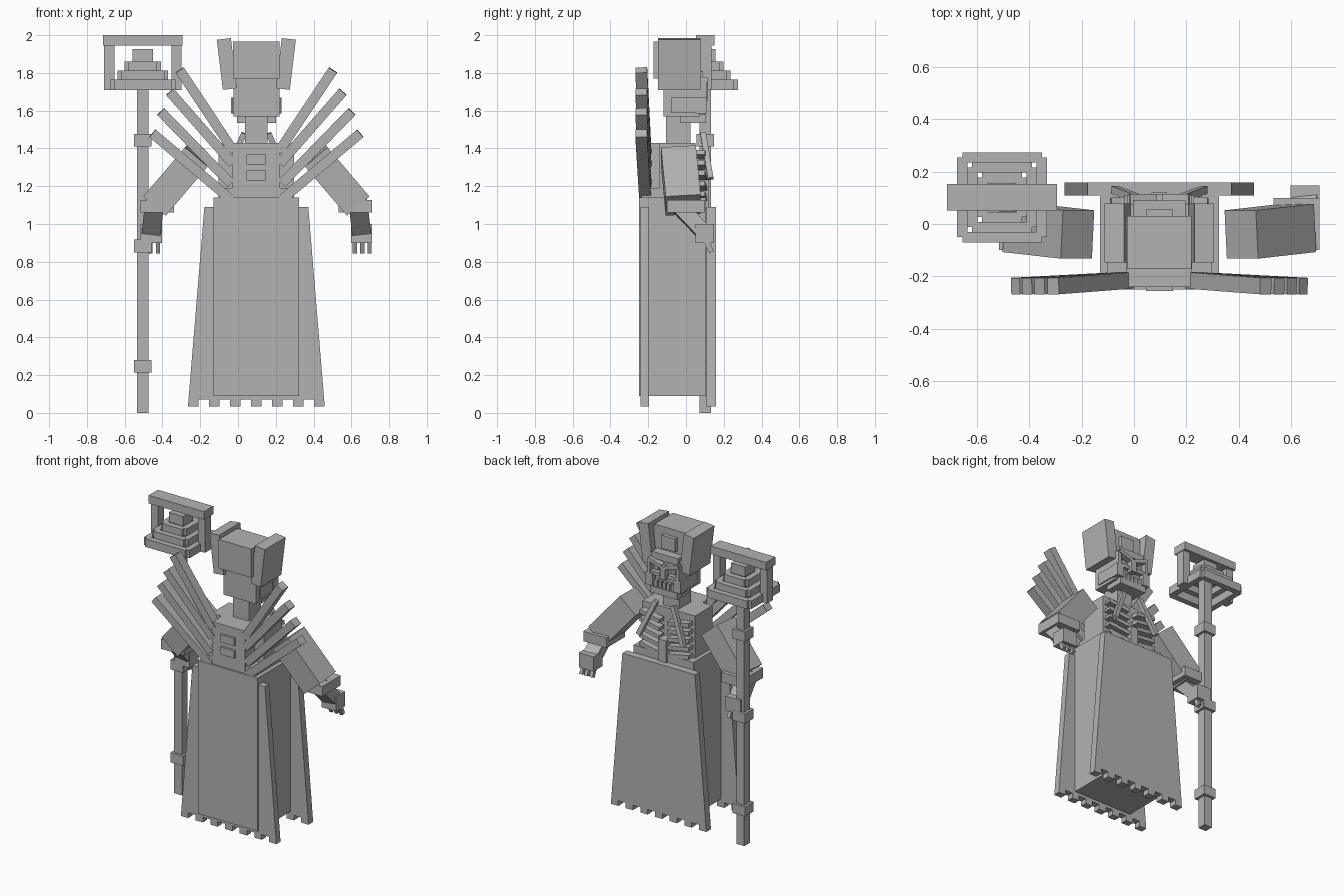
import bpy, bmesh
from mathutils import Vector, Matrix

cube = bpy.data.objects.get("Cube")
if cube:
    bpy.data.objects.remove(cube, do_unlink=True)

CX = 0.097  # centre line of the figure; the staff stands beside it

grey = bpy.data.materials.new("plain_grey")
grey.use_nodes = True
grey.diffuse_color = (0.45, 0.45, 0.45, 1)
grey.node_tree.nodes["Principled BSDF"].inputs["Base Color"].default_value = (0.45, 0.45, 0.45, 1)


def finish(name, bm):
    bmesh.ops.recalc_face_normals(bm, faces=bm.faces)
    me = bpy.data.meshes.new(name)
    bm.to_mesh(me)
    bm.free()
    me.materials.append(grey)
    ob = bpy.data.objects.new(name, me)
    bpy.context.collection.objects.link(ob)
    return ob


def box(name, x, y, z):
    """Box from (low, high) pairs."""
    bm = bmesh.new()
    size = Matrix.Diagonal((x[1] - x[0], y[1] - y[0], z[1] - z[0], 1))
    mid = Matrix.Translation((sum(x) / 2, sum(y) / 2, sum(z) / 2))
    bmesh.ops.create_cube(bm, size=1, matrix=mid @ size)
    return finish(name, bm)


def mid_box(name, half, y, z):
    """Box centred on the figure."""
    return box(name, (CX - half, CX + half), y, z)


def beam(name, p, q, width, depth):
    """Box running from p to q, depth lying close to the y direction."""
    p, q = Vector(p), Vector(q)
    a = (q - p).normalized()
    n = a.cross(Vector((0, 1, 0))).normalized()
    d = n.cross(a)
    rot = Matrix((n, d, a)).transposed().to_4x4()
    bm = bmesh.new()
    size = Matrix.Diagonal((width, depth, (q - p).length, 1))
    bmesh.ops.create_cube(bm, size=1, matrix=Matrix.Translation((p + q) / 2) @ rot @ size)
    return finish(name, bm)


def side_box(name, s, x, y, z):
    """Box at offset x from the centre line, on side s."""
    return box(name, sorted((CX + s * x[0], CX + s * x[1])), y, z)


def side_beam(name, s, p, q, width, depth):
    return beam(name, (CX + s * p[0], *p[1:]), (CX + s * q[0], *q[1:]), width, depth)


# Robe: solid core with a flared, ragged panel before and behind
mid_box("robe_core", 0.227, (-0.25, 0.105), (0.09, 1.14))


def robe_panel(name, y0, y1):
    top, low, hem, teeth = 0.275, 0.362, 0.07, 13
    pts = [(-top, 1.09), (top, 1.09)]
    for i in range(teeth):
        drop = 0.035 if i % 2 == 0 else hem
        for edge in (i, i + 1):
            pts.append((low - 2 * low * edge / teeth, drop))
    bm = bmesh.new()
    face = bm.faces.new([bm.verts.new((CX + x, y0, z)) for x, z in pts])
    ext = bmesh.ops.extrude_face_region(bm, geom=[face])
    verts = [v for v in ext["geom"] if isinstance(v, bmesh.types.BMVert)]
    bmesh.ops.translate(bm, verts=verts, vec=(0, y1 - y0, 0))
    return finish(name, bm)


robe_panel("rear_robe_panel", -0.24, -0.195)
robe_panel("front_robe_panel", 0.108, 0.158)

# Torso, back plate and vertebrae
mid_box("torso", 0.2, (-0.14, 0.05), (1.1, 1.43))
mid_box("back_plate", 0.125, (-0.24, -0.13), (1.12, 1.43))
mid_box("waist_plate", 0.2, (-0.235, -0.13), (1.1, 1.19))
for z in (1.23, 1.315):
    mid_box("vertebra", 0.052, (-0.255, -0.2), (z, z + 0.052))
mid_box("breastbone", 0.03, (0.05, 0.12), (1.08, 1.24))
mid_box("neck", 0.06, (-0.105, 0.025), (1.42, 1.58))

# Fan of back spikes: (tip offset, tip z, root offset, root z)
SPIKES = [(0.406, 1.815, 0.12, 1.385), (0.458, 1.7, 0.125, 1.32),
          (0.506, 1.595, 0.135, 1.215), (0.55, 1.48, 0.135, 1.13)]

for s in (-1, 1):
    for tx, tz, rx, rz in SPIKES:
        side_beam("back_spike", s, (rx, -0.215, rz), (tx, -0.237, tz), 0.052, 0.063)

    # Ribs and collar straps
    for i in range(5):
        z = 1.15 + 0.055 * i
        side_beam("rib", s, (0.03, 0.085, z - 0.015), (0.185, 0.075, z + 0.01), 0.026, 0.05)
    side_beam("collar_strap", s, (0.065, 0.09, 1.48), (0.17, 0.13, 1.24), 0.03, 0.03)

    # Arm: sleeve, cuff, forearm, hand and fingers
    side_beam("sleeve", s, (0.313, -0.04, 1.36), (0.535, -0.015, 1.1), 0.157, 0.185)
    side_box("cuff", s, (0.435, 0.612), (-0.1, 0.1), (1.06, 1.128))
    side_beam("forearm", s, (0.54, -0.045, 1.1), (0.555, 0.085, 0.965), 0.1, 0.08)
    side_box("hand", s, (0.5, 0.612), (0.05, 0.148), (0.9, 1.0))
    for x in (0.51, 0.55, 0.588):
        side_beam("finger", s, (x + 0.011, 0.105, 0.92), (x + 0.011, 0.135, 0.85), 0.022, 0.028)

    # Headdress side wing, cheek and eye socket frame
    side_beam("headdress_wing", s, (0.14, -0.035, 1.715), (0.172, -0.035, 1.98), 0.075, 0.225)
    side_box("cheek", s, (0.08, 0.133), (0.05, 0.11), (1.585, 1.67))
    side_beam("brow", s, (0.015, 0.09, 1.735), (0.115, 0.09, 1.765), 0.025, 0.05)
    side_box("socket_outer", s, (0.1, 0.122), (0.06, 0.11), (1.66, 1.765))
    side_box("socket_lower", s, (0.03, 0.115), (0.06, 0.105), (1.66, 1.685))
    side_box("eye", s, (0.05, 0.078), (0.06, 0.092), (1.695, 1.72))
    side_box("temple", s, (0.115, 0.13), (-0.08, 0.06), (1.59, 1.67))

# Head and face
mid_box("skull", 0.122, (-0.12, 0.075), (1.57, 1.79))
mid_box("crown", 0.123, (-0.172, 0.03), (1.77, 1.967))
mid_box("crown_emblem", 0.052, (0.03, 0.055), (1.83, 1.92))
mid_box("forehead", 0.1, (0.03, 0.09), (1.765, 1.81))
mid_box("nose", 0.02, (0.07, 0.115), (1.65, 1.74))
mid_box("jaw", 0.103, (-0.03, 0.105), (1.535, 1.58))
for i in range(5):
    x = (i - 2) * 0.032
    box("tooth", (CX + x - 0.011, CX + x + 0.011), (0.06, 0.1), (1.575, 1.625))

# Staff with collars
SX, SY = -0.504, 0.102


def staff_box(name, hx, hy, z, dx=0, dy=0):
    return box(name, (SX + dx - hx, SX + dx + hx), (SY + dy - hy, SY + dy + hy), z)


staff_box("staff", 0.03, 0.03, (0, 1.87))
for z in (0.213, 0.85, 1.41):
    staff_box("staff_collar", 0.047, 0.047, (z, z + 0.067))

# Lantern: handle frame around stepped rings with notched corners
staff_box("lantern_beam", 0.21, 0.05, (1.945, 2.0))
for s in (-1, 1):
    staff_box("lantern_post", 0.027, 0.032, (1.71, 1.95), dx=s * 0.178)
for half, z0, z1 in ((0.172, 1.71, 1.765), (0.134, 1.765, 1.812), (0.096, 1.812, 1.86)):
    for s in (-1, 1):
        off = s * (half - 0.02)
        staff_box("lantern_ring_side", 0.02, half - 0.02, (z0, z1), dx=off)
        staff_box("lantern_ring_end", half - 0.02, 0.02, (z0, z1), dy=off)
staff_box("lantern_cap", 0.054, 0.054, (1.86, 1.927))
